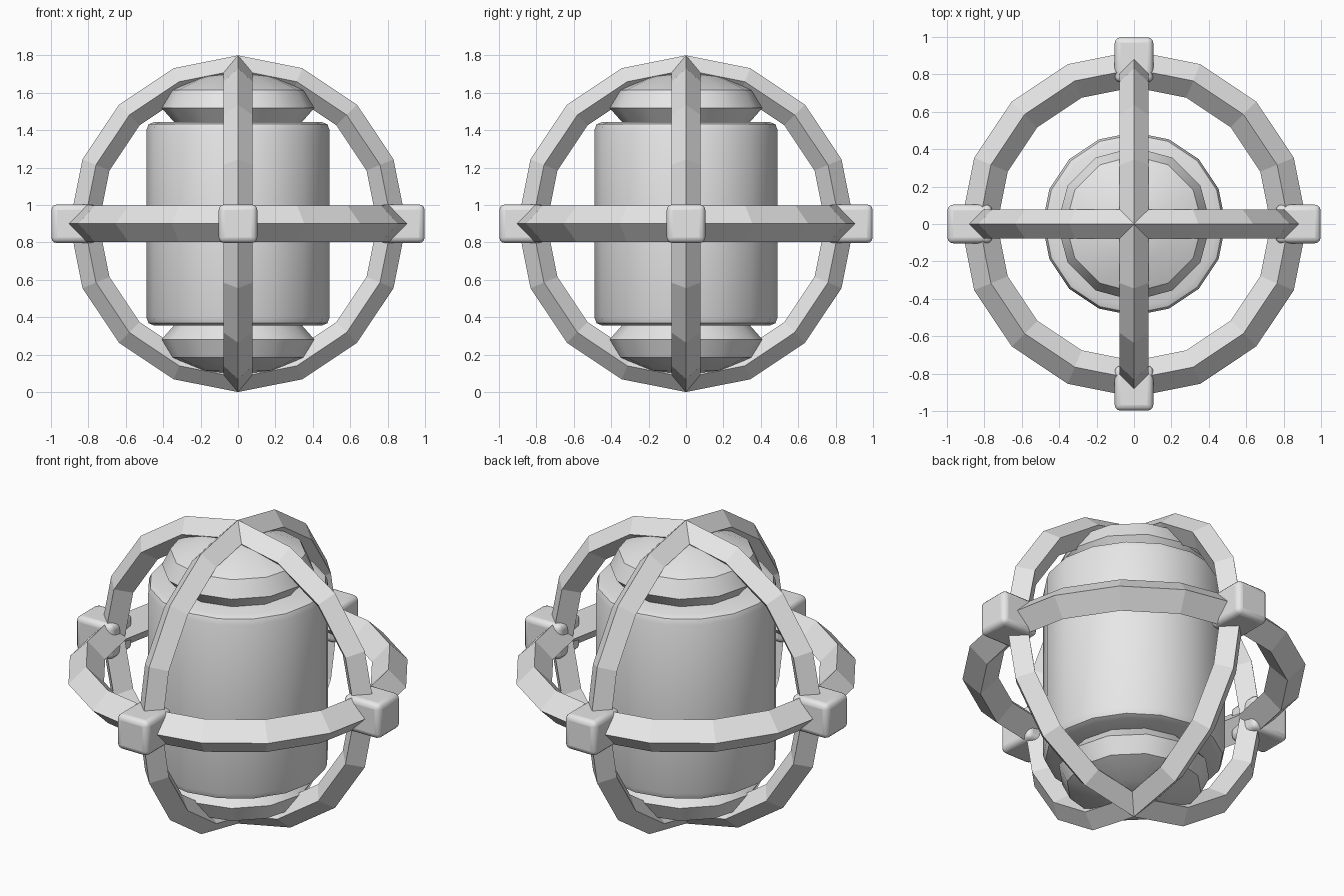
import bpy
import bmesh
import math

cube = bpy.data.objects.get("Cube")
if cube:
    bpy.data.objects.remove(cube, do_unlink=True)

grey = bpy.data.materials.new("plain_grey")
grey.use_nodes = True
grey.diffuse_color = (0.8, 0.8, 0.8, 1)
grey.node_tree.nodes["Principled BSDF"].inputs["Base Color"].default_value = (0.8, 0.8, 0.8, 1)

MID = 0.9  # height of the centre


def finish(bm, name, smooth_angle=None, bevel=0):
    bmesh.ops.recalc_face_normals(bm, faces=bm.faces)
    mesh = bpy.data.meshes.new(name)
    bm.to_mesh(mesh)
    bm.free()
    mesh.materials.append(grey)
    obj = bpy.data.objects.new(name, mesh)
    bpy.context.collection.objects.link(obj)
    obj.location.z = MID
    if bevel:
        mod = obj.modifiers.new("rounded_edges", 'BEVEL')
        mod.width = bevel
        mod.segments = 3
        mod.limit_method = 'ANGLE'
        mod.angle_limit = math.radians(40)
    if smooth_angle:
        bpy.ops.object.select_all(action='DESELECT')
        obj.select_set(True)
        bpy.context.view_layer.objects.active = obj
        bpy.ops.object.shade_smooth_by_angle(angle=math.radians(smooth_angle))
    return obj


def lathe(name, profile, sides, closed=False, **kw):
    """Spin (radius, height) points around z."""
    bm = bmesh.new()
    verts = [bm.verts.new((r, 0, z)) for r, z in profile]
    pairs = list(zip(verts, verts[1:] + verts[:1]))
    if not closed:
        pairs.pop()
    edges = [bm.edges.new(p) for p in pairs]
    bmesh.ops.spin(bm, geom=verts + edges, cent=(0, 0, 0), axis=(0, 0, 1),
                   angle=math.tau, steps=sides, use_duplicate=False)
    bmesh.ops.remove_doubles(bm, verts=bm.verts, dist=0.0005)
    return finish(bm, name, **kw)


def ring(name, outer, half):
    """Faceted hoop with a diamond cross-section."""
    mid = outer - half
    return lathe(name, [(outer, 0), (mid, half), (mid - half, 0), (mid, -half)],
                 16, closed=True)


# Cage of three hoops
ring("level_ring", 0.925, 0.097)
ring("side_to_side_ring", 0.9, 0.078).rotation_euler.x = math.pi / 2
ring("front_to_back_ring", 0.9, 0.078).rotation_euler.y = math.pi / 2

# Rounded canister body
lathe("canister_body", [(0, -0.545), (0.445, -0.545), (0.478, -0.532), (0.49, -0.5),
                        (0.49, 0.5), (0.478, 0.532), (0.445, 0.545), (0, 0.545)],
      16, smooth_angle=40)

# Domed caps, top and bottom
for name, s in (("top_cap", 1), ("bottom_cap", -1)):
    lathe(name, [(0.33, s * 0.53), (0.41, s * 0.62), (0.365, s * 0.715),
                 (0.2, s * 0.785), (0, s * 0.81)], 12, smooth_angle=31)

# Rounded blocks where the hoops cross
for i, name in enumerate(("left_block", "back_block", "right_block", "front_block")):
    bm = bmesh.new()
    bmesh.ops.create_cube(bm, size=1)
    for v in bm.verts:
        v.co.x = v.co.x * 0.24 + 0.878
        v.co.y *= 0.206
        v.co.z *= 0.206
    block = finish(bm, name, smooth_angle=40, bevel=0.03)
    block.rotation_euler.z = i * math.pi / 2
